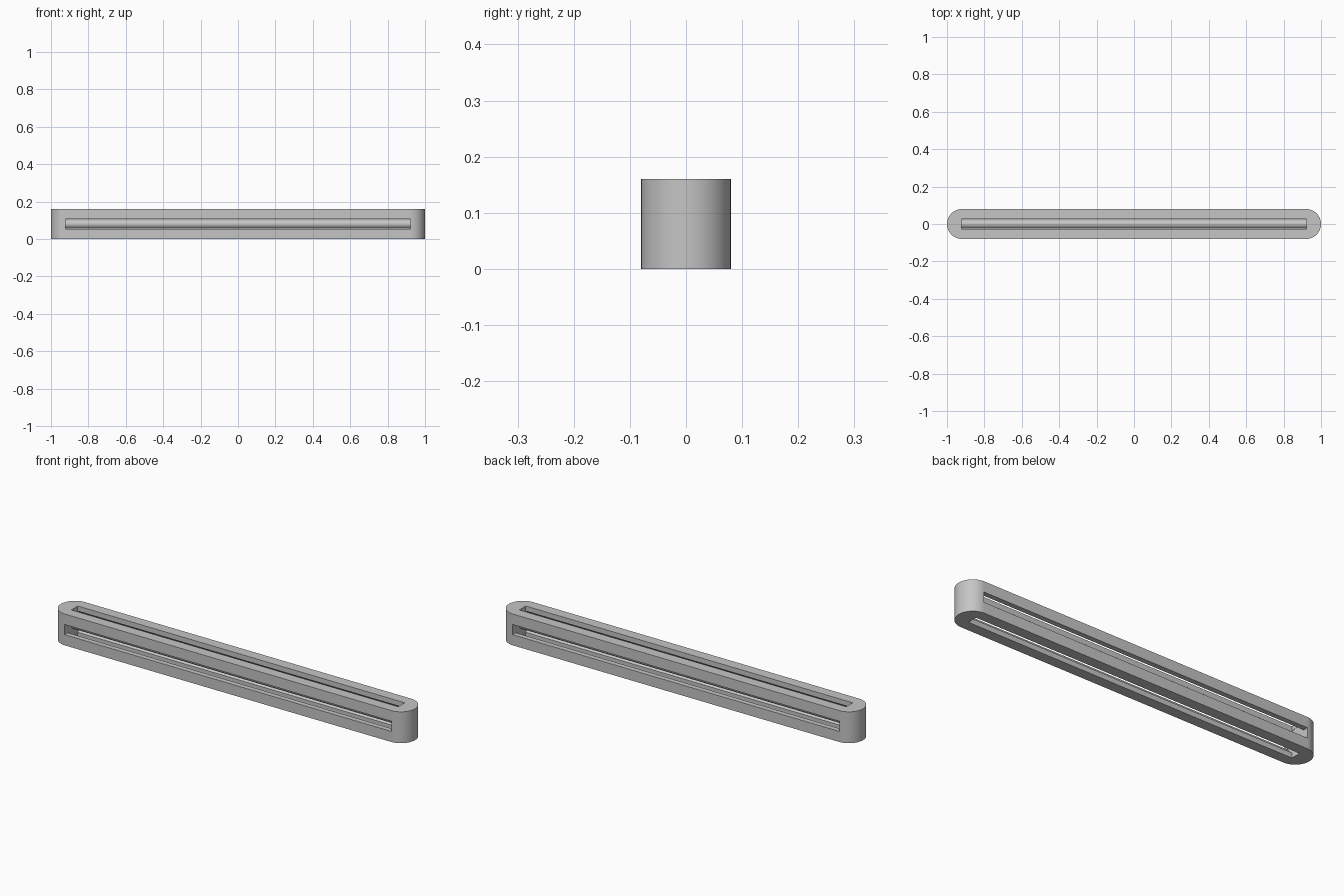
import bpy
import bmesh
from math import cos, sin, pi, radians

cube = bpy.data.objects.get("Cube")
if cube:
    bpy.data.objects.remove(cube, do_unlink=True)

RADIUS = 0.08        # rounded ends and half thickness
HEIGHT = 0.16
MID = HEIGHT / 2
SLOT_LENGTH = 1.846
SLOT_WIDTH = 0.052
BORE = 0.06
ROD = 0.024

grey = bpy.data.materials.new("light grey")
grey.use_nodes = True
colour = (0.56, 0.56, 0.56, 1)
grey.diffuse_color = colour
grey.node_tree.nodes["Principled BSDF"].inputs["Base Color"].default_value = colour


def rod_along_x(name, radius, length):
    bpy.ops.mesh.primitive_cylinder_add(vertices=48, radius=radius, depth=length,
                                        location=(0, 0, MID), rotation=(0, pi / 2, 0))
    obj = bpy.context.object
    obj.name = name
    return obj


def box(name, size):
    bpy.ops.mesh.primitive_cube_add(size=1, location=(0, 0, MID))
    obj = bpy.context.object
    obj.name = name
    obj.scale = size
    return obj


def finish(obj):
    obj.data.materials.clear()
    obj.data.materials.append(grey)
    bpy.ops.object.select_all(action='DESELECT')
    obj.select_set(True)
    bpy.context.view_layer.objects.active = obj
    bpy.ops.object.shade_smooth_by_angle(angle=radians(30))


# Housing: a long bar with half-round ends
bm = bmesh.new()
outline = []
steps = 24
for side in (1, -1):
    for i in range(steps + 1):
        a = -pi / 2 + pi * i / steps
        outline.append(bm.verts.new((side * (1 - RADIUS + RADIUS * cos(a)),
                                     side * RADIUS * sin(a), 0)))
base = bm.faces.new(outline)
top = bmesh.ops.extrude_face_region(bm, geom=[base])["geom"]
bmesh.ops.translate(bm, vec=(0, 0, HEIGHT),
                    verts=[v for v in top if isinstance(v, bmesh.types.BMVert)])
bmesh.ops.recalc_face_normals(bm, faces=bm.faces)
mesh = bpy.data.meshes.new("housing")
bm.to_mesh(mesh)
bm.free()
housing = bpy.data.objects.new("housing", mesh)
bpy.context.collection.objects.link(housing)

# Inner bore and the slots through front, back, top and bottom
cutters = [
    rod_along_x("bore_cutter", BORE, SLOT_LENGTH + 0.002),
    box("side_slot_cutter", (SLOT_LENGTH, 0.3, SLOT_WIDTH)),
    box("vertical_slot_cutter", (SLOT_LENGTH, SLOT_WIDTH, 0.3)),
]
for cutter in cutters:
    cutter.hide_render = True
    mod = housing.modifiers.new(cutter.name, 'BOOLEAN')
    mod.operation = 'DIFFERENCE'
    mod.solver = 'EXACT'
    mod.object = cutter
    bpy.context.view_layer.objects.active = housing
    bpy.ops.object.modifier_apply(modifier=mod.name)
for cutter in cutters:
    bpy.data.objects.remove(cutter, do_unlink=True)
finish(housing)

# Round core running between the closed ends
finish(rod_along_x("inner_rod", ROD, SLOT_LENGTH + 0.01))
